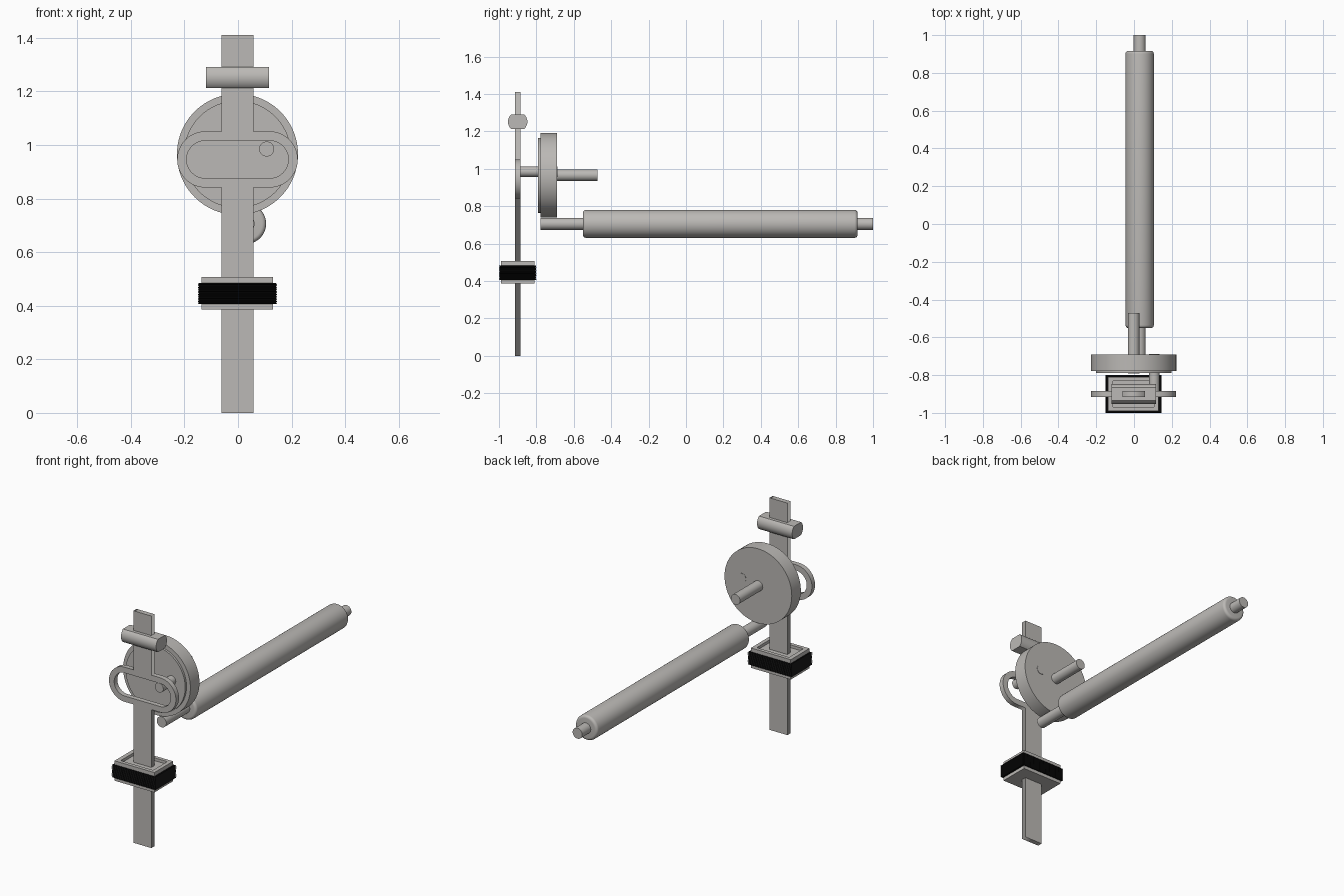
import bpy, bmesh, math
from mathutils import Matrix

if "Cube" in bpy.data.objects:
    bpy.data.objects.remove(bpy.data.objects["Cube"])


def material(name, rgb):
    m = bpy.data.materials.new(name)
    m.diffuse_color = (*rgb, 1)
    m.use_nodes = True
    m.node_tree.nodes["Principled BSDF"].inputs["Base Color"].default_value = m.diffuse_color
    return m


GREY = material("grey metal", (0.50, 0.485, 0.465))
BLACK = material("black winding", (0.003, 0.003, 0.003))
CX = -0.002   # mechanism centre line
BY = -0.90    # sliding bar plane


def add(name, bm, mat, smooth=False):
    bmesh.ops.recalc_face_normals(bm, faces=bm.faces)
    me = bpy.data.meshes.new(name)
    bm.to_mesh(me)
    bm.free()
    me.materials.append(mat)
    ob = bpy.data.objects.new(name, me)
    bpy.context.collection.objects.link(ob)
    bpy.ops.object.select_all(action='DESELECT')
    bpy.context.view_layer.objects.active = ob
    ob.select_set(True)
    if smooth:
        bpy.ops.object.shade_smooth_by_angle(angle=math.radians(30))
    return ob


def loft(name, rings, mat, smooth=False):
    """Join equal-length rings of points and cap both ends."""
    bm = bmesh.new()
    loops = [[bm.verts.new(p) for p in r] for r in rings]
    n = len(loops[0])
    for a, b in zip(loops, loops[1:]):
        for i in range(n):
            j = (i + 1) % n
            bm.faces.new((a[i], a[j], b[j], b[i]))
    bm.faces.new(loops[0])
    bm.faces.new(loops[-1])
    return add(name, bm, mat, smooth)


def lathe_y(name, x, z, profile, n=64):
    """Turned part along y from (y, radius) pairs."""
    angles = [2 * math.pi * i / n for i in range(n)]
    rings = [[(x + r * math.cos(a), y, z + r * math.sin(a)) for a in angles]
             for y, r in profile]
    return loft(name, rings, GREY, True)


def rect(x0, x1, y0, y1, z):
    return [(x0, y0, z), (x1, y0, z), (x1, y1, z), (x0, y1, z)]


def arc(cx, cz, r, a0, a1, n=24):
    return [(cx + r * math.cos(math.radians(a0 + (a1 - a0) * i / n)),
             cz + r * math.sin(math.radians(a0 + (a1 - a0) * i / n)))
            for i in range(n + 1)]


# Sliding bar with slotted yoke, one flat plate with a stadium hole
W, R, H, ZY, TOP = 0.06, 0.105, 0.07, 0.946, 1.41
D = 0.12
outer = ([(-W, 0), (W, 0), (W, ZY - R)] + arc(D, ZY, R, -90, 90)
         + [(W, ZY + R), (W, TOP), (-W, TOP), (-W, ZY + R)]
         + arc(-D, ZY, R, 90, 270) + [(-W, ZY - R)])
slot = arc(D, ZY, H, -90, 90) + arc(-D, ZY, H, 90, 270)
cu = bpy.data.curves.new("slotted_bar", 'CURVE')
cu.dimensions = '2D'
cu.fill_mode = 'BOTH'
cu.extrude = 0.015
for pts in (outer, slot):
    sp = cu.splines.new('POLY')
    sp.points.add(len(pts) - 1)
    for p, (x, z) in zip(sp.points, pts):
        p.co = (x, z, 0, 1)
    sp.use_cyclic_u = True
cu.materials.append(GREY)
bar = bpy.data.objects.new("slotted_bar", cu)
bpy.context.collection.objects.link(bar)
bar.matrix_world = Matrix.Translation((CX, BY, 0)) @ Matrix.Rotation(math.pi / 2, 4, 'X')
bpy.context.view_layer.objects.active = bar
bar.select_set(True)
bpy.ops.object.convert(target='MESH')

# Cross handle: a rod with flattened top and bottom
side = arc(0, 0, 0.052, -49, 49, 16) + arc(0, 0, 0.052, 131, 229, 16)
loft("cross_handle", [[(x, BY + y, 1.252 + z) for y, z in side]
                      for x in (-0.12, 0.116)], GREY, True)

# Flywheel with raised front face, crank pin and drive shaft
lathe_y("flywheel", CX, 0.965,
        [(-0.79, 0.2), (-0.777, 0.2), (-0.777, 0.226), (-0.69, 0.226)], 96)
lathe_y("crank_pin", 0.107, 0.985, [(-0.91, 0.028), (-0.688, 0.028)], 32)
lathe_y("drive_shaft", CX, 0.966, [(-0.792, 0.031), (-0.472, 0.031)], 32)

# Roller with rounded ends on its axle
r, b = 0.075, 0.016
ends = [(b * (1 - math.cos(t)), r - b * (1 - math.sin(t)))
        for t in [math.pi / 2 * i / 5 for i in range(6)]]
profile = [(-0.551 + y, q) for y, q in ends] + [(0.917 - y, q) for y, q in reversed(ends)]
lathe_y("roller", 0.03, 0.706, profile)
lathe_y("roller_axle", 0.03, 0.706, [(-0.777, 0.032), (1.0, 0.032)], 32)

# Guide collar with a shallow recess in its top
loft("guide_collar", [rect(-0.137, 0.131, -0.99, -0.81, 0.386),
                      rect(-0.137, 0.131, -0.99, -0.81, 0.507),
                      rect(-0.111, 0.107, -0.968, -0.832, 0.507),
                      rect(-0.111, 0.107, -0.968, -0.832, 0.49)], GREY)

# Ridged winding around the collar
rings = []
N = 12
for i in range(2 * N + 1):
    d = 0 if i % 2 else 0.004
    rings.append(rect(-0.15 + d, 0.146 - d, -1 + d, -0.8 - d,
                      0.406 + 0.078 * i / (2 * N)))
loft("winding", rings, BLACK)
